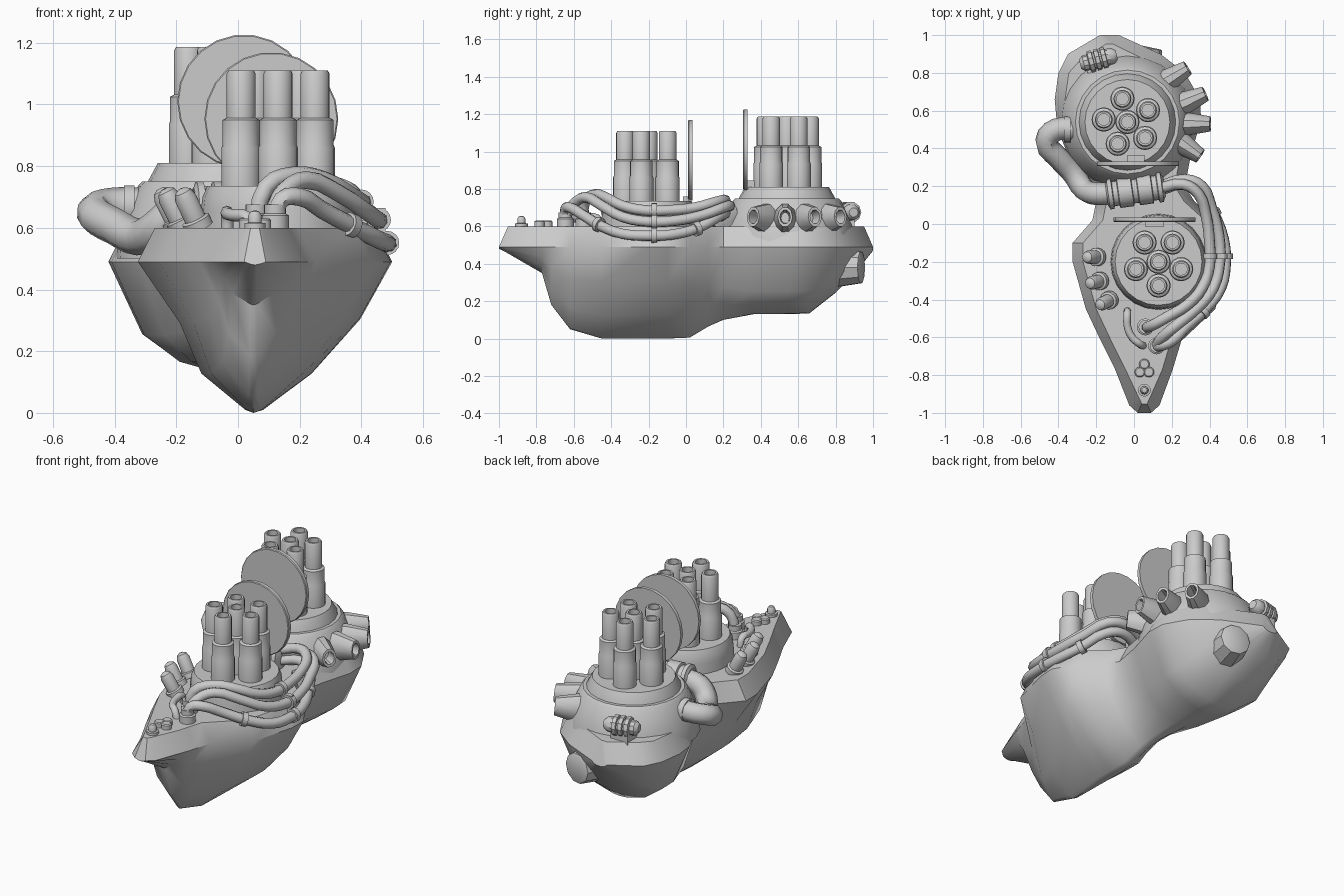
import bpy, bmesh
from math import sin, cos, pi, radians
from mathutils import Vector

if "Cube" in bpy.data.objects:
    bpy.data.objects.remove(bpy.data.objects["Cube"])


def finish(name, bm, angle=35):
    bmesh.ops.recalc_face_normals(bm, faces=bm.faces)
    me = bpy.data.meshes.new(name)
    bm.to_mesh(me)
    bm.free()
    ob = bpy.data.objects.new(name, me)
    bpy.context.collection.objects.link(ob)
    smooth(ob, angle)
    return ob


def smooth(ob, angle=35):
    bpy.ops.object.select_all(action='DESELECT')
    ob.select_set(True)
    bpy.context.view_layer.objects.active = ob
    bpy.ops.object.shade_smooth_by_angle(angle=radians(angle))


def lathe(name, profile, loc, axis=(0, 0, 1), n=20, tall=1):
    """Revolve (radius, height) points about an axis starting at loc."""
    bm = bmesh.new()
    q = Vector(axis).to_track_quat('Z', 'Y')
    rings = [[bm.verts.new(Vector(loc) + q @ Vector((r * cos(2 * pi * i / n), tall * r * sin(2 * pi * i / n), h)))
              for i in range(n)] for r, h in profile]
    for a, b in zip(rings, rings[1:]):
        for i in range(n):
            j = (i + 1) % n
            bm.faces.new((a[i], a[j], b[j], b[i]))
    bm.faces.new(rings[0])
    bm.faces.new(rings[-1])
    return finish(name, bm)


def pipe(name, pts, r):
    cu = bpy.data.curves.new(name, 'CURVE')
    cu.dimensions = '3D'
    cu.bevel_depth = r
    cu.bevel_resolution = 2
    cu.resolution_u = 3
    cu.use_fill_caps = True
    s = cu.splines.new('BEZIER')
    s.bezier_points.add(len(pts) - 1)
    for bp, p in zip(s.bezier_points, pts):
        bp.co = p
        bp.handle_left_type = bp.handle_right_type = 'AUTO'
    ob = bpy.data.objects.new(name, cu)
    bpy.context.collection.objects.link(ob)
    bpy.ops.object.select_all(action='DESELECT')
    ob.select_set(True)
    bpy.context.view_layer.objects.active = ob
    bpy.ops.object.convert(target='MESH')
    smooth(bpy.context.object, 46)


def box(name, loc, size):
    bm = bmesh.new()
    bmesh.ops.create_cube(bm, size=1)
    for v in bm.verts:
        v.co = Vector(loc) + Vector(c * s for c, s in zip(v.co, size))
    return finish(name, bm)


# Hull: stations of (y, rim left, rim right, keel z, keel x)
stations = [(-1, .02, .09, .48, .055), (-.96, -.025, .135, .46, .055), (-.77, -.10, .205, .35, .05),
            (-.72, -.125, .22, .18, .05), (-.62, -.175, .25, .05, .05), (-.45, -.255, .43, 0, .05),
            (-.2, -.325, .495, 0, .05), (-.1, -.325, .50, 0, .05), (.02, -.22, .43, .005, .05),
            (.12, -.2, .32, .065, .03), (.2, -.22, .27, .10, .01), (.36, -.32, .30, .13, -.03),
            (.55, -.41, .355, .13, -.03), (.66, -.42, .35, .135, -.03), (.8, -.40, .27, .245, -.04),
            (.9, -.35, .14, .345, -.08), (1, -.18, -.08, .47, -.13)]
v_left = [(.64, .6), (.45, .26), (.07, .02)]
v_right = [(.77, .62), (.42, .26), (.07, .02)]
u_form = [(.72, .34), (.42, .10), (.12, .01)]
bm = bmesh.new()
rows = []
for y, l, r, kz, kx in stations:
    t = min(1, max(0, (y + .05) / .4))

    def side(x, v_form):
        form = [((1 - t) * a + t * c, (1 - t) * b + t * d) for (a, b), (c, d) in zip(v_form, u_form)]
        return [(kx + (x - kx) * w, y, kz + (.49 - kz) * h) for w, h in form]
    inset = min(.055, .3 * (r - l))
    yd = y * .952 if abs(y) > .8 else y
    row = [(l + inset, yd, .6), (l, y, .49)] + side(l, v_left) + [(kx, y, kz)] + side(r, v_right)[::-1]
    row += [(r, y, .49), (r - inset, yd, .6)]
    rows.append([bm.verts.new(p) for p in row])
for a, b in zip(rows, rows[1:]):
    for i in range(len(a)):
        j = (i + 1) % len(a)
        bm.faces.new((a[i], a[j], b[j], b[i]))
bm.faces.new(rows[0])
bm.faces.new(rows[-1])
finish("hull", bm, 38)

# Stepped turret bases
FX, FY, RX, RY = .13, -.2, -.035, .54
lathe("front_turret_base", [(.255, .58), (.25, .66), (.245, .70), (.23, .735)], (FX, FY, 0), n=24)
lathe("rear_shoulder", [(.36, .5), (.35, .6), (.29, .735), (.275, .75)], (RX, RY, 0), n=24)
lathe("rear_turret_base", [(.262, .72), (.255, .755), (.225, .81)], (RX, RY, 0), n=24)

# Barrel clusters: one in the middle, five around
barrel = [(.064, -.01), (.064, .125), (.060, .135), (.060, .215), (.047, .222), (.047, .365),
          (.041, .376), (.031, .376), (.031, .30)]
for tag, cx, cy, z, a0 in (("front", FX, FY, .735, 270), ("rear", RX, RY, .81, 102)):
    lathe(tag + "_barrel_centre", barrel, (cx, cy, z))
    for k in range(5):
        a = radians(a0 + 72 * k)
        lathe(f"{tag}_barrel_{k}", barrel, (cx + .126 * cos(a), cy + .126 * sin(a), z))

# Upright round shields with mounting blocks
dish = [(.217, 0), (.217, .02), (.213, .024)]
lathe("front_shield", dish, (.108, .035, .953), (0, -1, 0), 22)
lathe("rear_shield", dish, (.02, .33, 1.01), (0, -1, 0), 22)
box("front_shield_mount", (.11, .0, .74), (.10, .03, .04))
box("rear_shield_mount", (.01, .345, .82), (.09, .04, .05))

# Large duct on the left and the ribbed sleeve
pipe("large_duct", [(-.3, .50, .67), (-.41, .50, .67), (-.465, .44, .65), (-.40, .35, .605), (-.32, .265, .57),
                    (-.26, .18, .60), (-.2, .16, .65), (-.1, .165, .67)], .06)
lathe("duct_flange", [(.068, 0), (.068, .035)], (-.335, .5, .67), (-1, 0, 0))
ribs = [(.06, 0)]
for h, w in ((.005, .03), (.06, .08), (.165, .08), (.27, .03)):
    ribs += [(.066, h), (.08, h + .004), (.08, h + w - .004), (.066, h + w)]
lathe("ribbed_sleeve", ribs + [(.05, .31)], (-.145, .155, .67), (1, .14, 0))

# Pipe bundle sweeping along the right side
pipe("pipe_low", [(.14, .18, .65), (.26, .21, .67), (.35, .17, .65), (.42, .06, .59), (.475, -.08, .555),
                  (.485, -.22, .55), (.46, -.34, .56), (.38, -.45, .60), (.27, -.55, .66), (.2, -.62, .70),
                  (.14, -.645, .69), (.12, -.645, .6)], .029)
pipe("pipe_middle", [(.14, .2, .69), (.27, .235, .71), (.36, .2, .70), (.41, .09, .66), (.45, -.06, .63),
                     (.455, -.2, .625), (.42, -.34, .65), (.33, -.45, .71), (.22, -.54, .755),
                     (.15, -.6, .72), (.12, -.64, .66)], .029)
pipe("pipe_high", [(.14, .19, .71), (.26, .21, .74), (.34, .16, .73), (.38, .05, .70), (.40, -.1, .685),
                   (.40, -.22, .685), (.36, -.34, .71), (.28, -.43, .755), (.18, -.49, .77),
                   (.09, -.54, .73), (.06, -.545, .6)], .029)
for i, p in enumerate([(.12, -.645, .6), (.06, -.545, .6)]):
    lathe(f"pipe_flange_{i}", [(.045, 0), (.045, .04), (.036, .046), (.036, .075)], p, n=16)
for i, (p, d) in enumerate([((.484, -.155, .551), (0, -1, 0)), ((.457, -.155, .626), (0, -1, 0)),
                            ((.401, -.155, .685), (0, -1, 0)), ((.375, -.455, .604), (-.7, -.7, .3)),
                            ((.415, .07, .592), (.4, -.8, -.3))]):
    lathe(f"pipe_clamp_{i}", [(.039, 0), (.039, .03)], p, d, 16)
box("clamp_bridge", (.455, -.17, .61), (.045, .025, .11))
pipe("small_deck_pipe", [(-.035, -.46, .59), (-.035, -.475, .645), (-.035, -.54, .645), (-.01, -.60, .64),
                         (.03, -.635, .635), (.05, -.645, .59)], .02)

# Rounded stubs on the front left deck
stub = [(.048, 0), (.048, .03), (.036, .035), (.036, .11), (.028, .132), (.012, .142)]
for i, (x, y, dx, dy) in enumerate([(-.19, -.175, -.42, 0), (-.175, -.30, -.42, -.1), (-.125, -.40, -.4, -.2)]):
    lathe(f"deck_stub_{i}", stub, (x, y, .60), (dx, dy, .85), 14)

# Tapered nozzles on the rear right shoulder
nozzle = [(.06, -.04), (.06, .02), (.04, .135), (.028, .135), (.022, .06)]
for i, (x, y, dx, dy) in enumerate([(.17, .755, .8, .5), (.255, .635, .9, .4),
                                    (.27, .53, 1, 0), (.24, .435, .8, -.55)]):
    lathe(f"nozzle_{i}", nozzle, (x, y, .64), (dx, dy, .08), 10, 1.35)

# Ribbed drum at the rear left, and the stern outlet
drum = [(.025, 0), (.042, .02), (.042, .045)]
for h in (.05, .085, .12):
    drum += [(.058, h), (.058, h + .022), (.045, h + .024), (.045, h + .033)]
lathe("rear_drum", drum + [(.042, .18), (.025, .2)], (-.285, .845, .675), (.95, .25, 0), 10)
box("drum_foot", (-.19, .85, .61), (.11, .10, .07))
lathe("stern_outlet", [(.12, 0), (.088, .2), (.08, .205)], (.02, .74, .38), (.22, 1, 0), 10)

# Bow fittings
lathe("bow_bolt", [(.034, 0), (.034, .02), (.022, .022), (.022, .045), (.014, .058), (.005, .061)],
      (.055, -.88, .595), n=12)
for k in range(3):
    a = radians(90 + 120 * k)
    lathe(f"bow_cap_{k}", [(.028, 0), (.028, .03), (.022, .035)],
          (.055 + .028 * cos(a), -.77 + .028 * sin(a), .595), n=14)
